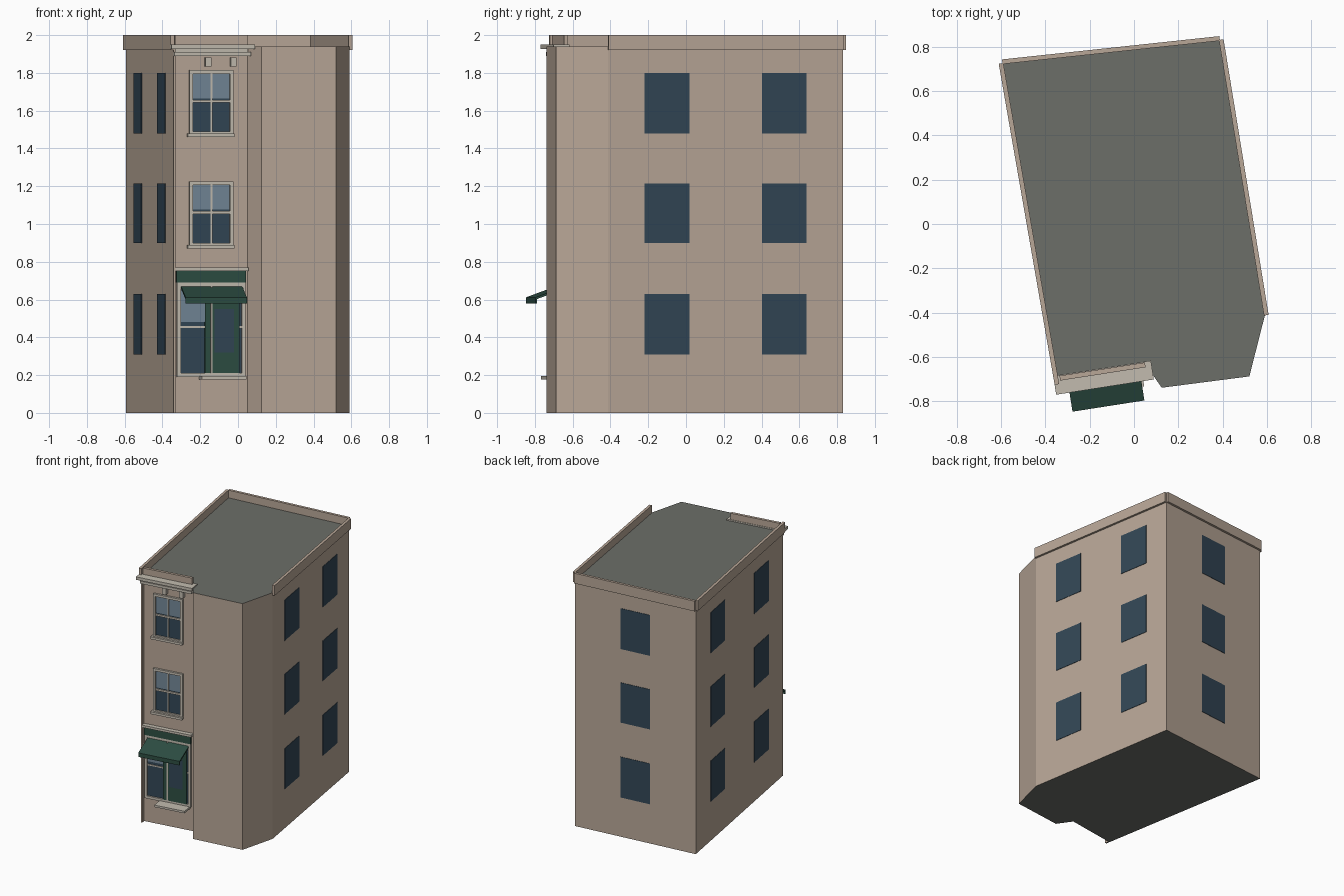
import bpy, bmesh, math
from mathutils import Vector

if "Cube" in bpy.data.objects:
    bpy.data.objects.remove(bpy.data.objects["Cube"])


def mat(name, r, g, b):
    m = bpy.data.materials.new(name)
    m.diffuse_color = (r, g, b, 1)
    m.use_nodes = True
    m.node_tree.nodes["Principled BSDF"].inputs["Base Color"].default_value = m.diffuse_color
    return m


WALL = mat("tan_wall", .48, .385, .31)
ROOF = mat("roof_grey", .15, .157, .14)
GLASS = mat("dark_glass", .032, .062, .092)
BLIND = mat("pale_pane", .17, .24, .31)
GREEN = mat("shop_green", .026, .075, .055)
TRIM = mat("stone_trim", .54, .50, .43)


def prism(name, pts, vec, material):
    """Extrude a closed polygon of 3D points along vec."""
    bm = bmesh.new()
    face = bm.faces.new([bm.verts.new(p) for p in pts])
    ext = bmesh.ops.extrude_face_region(bm, geom=[face])
    bmesh.ops.translate(bm, vec=vec, verts=[e for e in ext["geom"] if isinstance(e, bmesh.types.BMVert)])
    bmesh.ops.recalc_face_normals(bm, faces=bm.faces)
    me = bpy.data.meshes.new(name)
    bm.to_mesh(me)
    bm.free()
    me.materials.append(material)
    ob = bpy.data.objects.new(name, me)
    bpy.context.collection.objects.link(ob)
    return ob


class Wall:
    """Local frame on a wall: u along it, v outward, z up."""
    def __init__(self, p, q):
        self.p = Vector((*p, 0))
        d = Vector((*q, 0)) - self.p
        self.length = d.length
        self.u = d.normalized()
        self.v = Vector((self.u.y, -self.u.x, 0))

    def at(self, u, v, z):
        return self.p + self.u * u + self.v * v + Vector((0, 0, z))

    def box(self, name, u0, u1, v0, v1, z0, z1, material):
        pts = [self.at(u0, v0, z0), self.at(u1, v0, z0), self.at(u1, v1, z0), self.at(u0, v1, z0)]
        return prism(name, pts, Vector((0, 0, z1 - z0)), material)


# Main body with the notched and chamfered footprint
foot = [(-.335, -.69), (.05, -.63), (.125, -.738), (.52, -.687), (.59, -.412),
        (.387, .83), (-.593, .725), (-.341, -.722), (-.33, -.72)]
body = prism("building_body", [(x, y, 0) for x, y in foot], Vector((0, 0, 1.94)), WALL)
body.data.materials.append(ROOF)
for f in body.data.polygons:
    if abs(f.normal.z) > .5:
        f.material_index = 1

# Plain walls: parapet and flat windows on each floor
FLOORS = [(.31, .63), (.90, 1.215), (1.48, 1.80)]
sides = {"right": (Wall(foot[4], foot[5]), (.25, .75)),
         "back": (Wall(foot[5], foot[6]), (.5,)),
         "left": (Wall(foot[6], foot[7]), (.25, .75))}
for name, (w, spots) in sides.items():
    w.box(name + "_parapet", 0, w.length, -.004, .017, 1.92, 2.0, WALL)
    for t in spots:
        c = t * w.length
        for z0, z1 in FLOORS:
            w.box(name + "_window", c - .12, c + .12, -.01, .003, z0, z1, GLASS)

# Street facade
F = Wall(foot[0], foot[1])
L = F.length
MID = L / 2
F.box("front_parapet", 0, L, -.006, .016, 1.92, 2.0, WALL)
F.box("cornice_top", -.028, L + .028, -.01, .076, 1.927, 1.95, TRIM)
F.box("cornice_bed", -.01, L + .01, -.01, .05, 1.89, 1.91, TRIM)
F.box("cornice_frieze", 0, L, -.01, .02, 1.91, 1.927, TRIM)
for u in (.16, .295):
    F.box("cornice_bracket", u, u + .031, -.01, .035, 1.833, 1.882, TRIM)


def frame(name, u0, u1, z0, z1, t, depth):
    F.box(name + "_left", u0, u0 + t, -.01, depth, z0, z1, TRIM)
    F.box(name + "_right", u1 - t, u1, -.01, depth, z0, z1, TRIM)
    F.box(name + "_top", u0 + t, u1 - t, -.01, depth, z1 - t, z1, TRIM)
    F.box(name + "_bottom", u0 + t, u1 - t, -.01, depth, z0, z0 + t, TRIM)


# Upper sash windows
for z0, z1 in ((.88, 1.226), (1.47, 1.814)):
    zm = (z0 + z1) / 2 + .008
    F.box("sash_glass", MID - .11, MID + .11, -.01, .004, z0 + .01, z1 - .01, GLASS)
    F.box("sash_upper_pane", MID - .1, MID + .1, -.01, .006, zm + .015, z1 - .018, BLIND)
    frame("sash_frame", MID - .118, MID + .118, z0, z1, .019, .016)
    F.box("sash_mullion", MID - .005, MID + .005, -.01, .012, z0 + .01, z1 - .01, TRIM)
    F.box("sash_rail", MID - .1, MID + .1, -.01, .014, zm - .007, zm + .007, TRIM)
    F.box("sash_sill", MID - .13, MID + .12, -.01, .032, z0 - .01, z0 + .008, TRIM)

# Shop front: glazing, door, frame
F.box("shop_glass", .015, L - .015, -.01, .004, .2, .68, GLASS)
F.box("shop_upper_pane", .03, .165, -.01, .006, .48, .665, BLIND)
frame("shop_frame", .01, L - .012, .19, .69, .02, .016)
F.box("shop_rail", .03, L - .03, -.01, .01, .45, .46, TRIM)
F.box("shop_door", .16, L - .045, -.01, .02, .21, .62, GREEN)
F.box("door_glass", .21, L - .075, .015, .022, .32, .55, GLASS)
F.box("shop_mullion", MID - .005, MID + .005, -.01, .023, .21, .67, TRIM)
F.box("door_step", .13, .37, -.01, .1, .178, .194, TRIM)

# Sign band and its moulding
F.box("sign_band", .007, L - .012, -.01, .02, .69, .752, GREEN)
F.box("sign_moulding", 0, L, -.01, .035, .752, .77, TRIM)

# Sloping awning with hanging valance
profile = [(0, .672), (.163, .612), (.163, .58), (.155, .58), (.155, .603), (0, .66)]
prism("awning", [F.at(.033, v, z) for v, z in profile], F.u * .328, GREEN)
